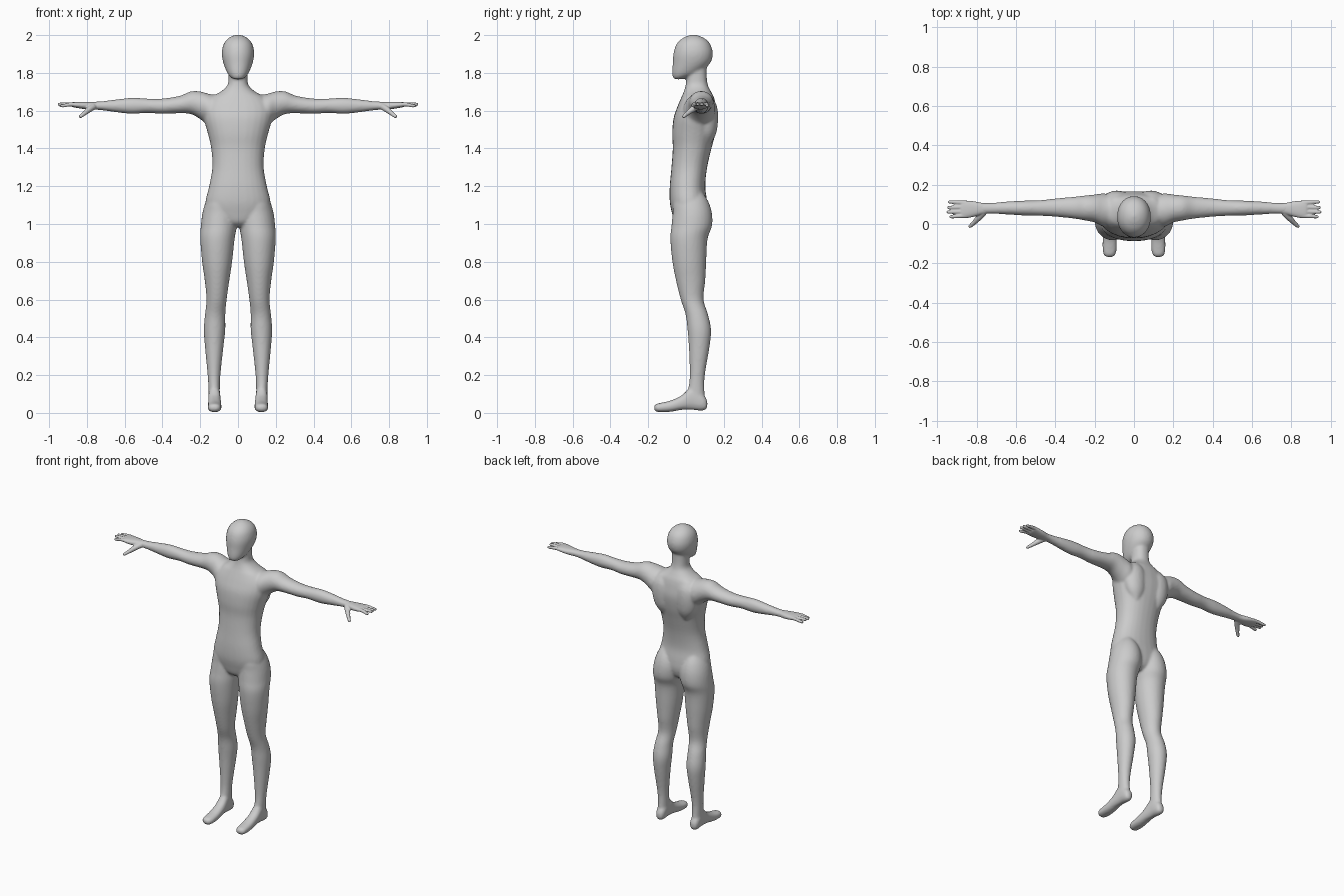
import bpy, bmesh, math
from mathutils import Vector


def spline(rows, steps=4):
    """Catmull-Rom interpolation of section rows."""
    out, n = [], len(rows)
    for i in range(n - 1):
        p = [rows[max(0, min(n - 1, i + k))] for k in (-1, 0, 1, 2)]
        for s in range(steps):
            t = s / steps
            out.append([0.5 * (2 * b + (c - a) * t + (2 * a - 5 * b + 4 * c - d) * t * t
                               + (3 * b - a - 3 * c + d) * t ** 3) for a, b, c, d in zip(*p)])
    return out + [list(rows[-1])]


def skin(bm, rings):
    loops = [[bm.verts.new(p) for p in ring] for ring in rings]
    n = len(loops[0])
    for a, b in zip(loops, loops[1:]):
        for i in range(n):
            j = (i + 1) % n
            bm.faces.new((a[i], a[j], b[j], b[i]))
    bm.faces.new(loops[0])
    bm.faces.new(loops[-1])


def loft(bm, axis, rows, side=1, power=2.0, n=28):
    """Rows are (position on axis, min and max of the other two axes in xyz order)."""
    rings = []
    for t, a0, a1, b0, b1 in spline(rows):
        ring = []
        for i in range(n):
            c, s = math.cos(2 * math.pi * i / n), math.sin(2 * math.pi * i / n)
            a = (a0 + a1) / 2 + (a1 - a0) / 2 * math.copysign(abs(c) ** (2 / power), c)
            b = (b0 + b1) / 2 + (b1 - b0) / 2 * math.copysign(abs(s) ** (2 / power), s)
            p = {"x": (t, a, b), "y": (a, t, b), "z": (a, b, t)}[axis]
            ring.append((p[0] * side, p[1], p[2]))
        rings.append(ring)
    skin(bm, rings)


def centred(rows):
    return [(z, -w, w, y0, y1) for z, w, y0, y1 in rows]


def digit(bm, points, side, n=12):
    """Tapered round-tipped tube through (x, y, z, radius) points."""
    rows = spline(points)
    d = (Vector(points[-1][:3]) - Vector(points[0][:3])).normalized()
    u = d.cross(Vector((0, 0, 1))).normalized()
    v = d.cross(u)
    rings = []
    for x, y, z, r in rows:
        ring = [Vector((x, y, z)) + r * (u * math.cos(2 * math.pi * i / n) + v * math.sin(2 * math.pi * i / n))
                for i in range(n)]
        rings.append([(p.x * side, p.y, p.z) for p in ring])
    skin(bm, rings)


def finish(bm, name, voxel, iterations):
    """Fuse overlapping parts into one smooth skin."""
    bmesh.ops.recalc_face_normals(bm, faces=bm.faces)
    me = bpy.data.meshes.new(name)
    bm.to_mesh(me)
    bm.free()
    ob = bpy.data.objects.new(name, me)
    bpy.context.collection.objects.link(ob)
    m = ob.modifiers.new("fuse", "REMESH")
    m.mode, m.voxel_size, m.use_smooth_shade = "VOXEL", voxel, True
    m = ob.modifiers.new("soften", "SMOOTH")
    m.factor, m.iterations = 0.5, iterations


body = bmesh.new()

# Torso and neck: z, half width, front y, back y
loft(body, "z", centred([
    (0.985, 0.05, -0.03, 0.07), (1.01, 0.11, -0.06, 0.10), (1.06, 0.165, -0.075, 0.115),
    (1.12, 0.172, -0.086, 0.112), (1.20, 0.153, -0.086, 0.102), (1.30, 0.136, -0.077, 0.112),
    (1.40, 0.142, -0.07, 0.135), (1.48, 0.160, -0.073, 0.156), (1.56, 0.182, -0.066, 0.167),
    (1.62, 0.182, -0.046, 0.160), (1.67, 0.145, -0.025, 0.148), (1.70, 0.092, -0.012, 0.133),
    (1.735, 0.056, -0.002, 0.116), (1.78, 0.05, 0.002, 0.11), (1.84, 0.05, 0.0, 0.11)]), power=2.25)

# Head
loft(body, "z", centred([
    (1.766, 0.014, -0.058, -0.025), (1.774, 0.035, -0.068, 0.005), (1.80, 0.057, -0.073, 0.07),
    (1.85, 0.077, -0.07, 0.127), (1.90, 0.086, -0.067, 0.142), (1.945, 0.079, -0.054, 0.132),
    (1.975, 0.061, -0.03, 0.110), (1.994, 0.034, 0.003, 0.076), (2.002, 0.008, 0.03, 0.05)]), power=2.1)

for side in (-1, 1):
    # Leg: z, inner x, outer x, front y, back y
    loft(body, "z", [
        (1.17, 0.06, 0.14, -0.03, 0.085), (1.12, 0.02, 0.170, -0.066, 0.118),
        (1.06, 0.004, 0.188, -0.07, 0.137), (0.99, 0.006, 0.197, -0.077, 0.138),
        (0.92, 0.018, 0.2, -0.083, 0.114), (0.80, 0.031, 0.19, -0.072, 0.107),
        (0.70, 0.046, 0.176, -0.053, 0.102), (0.60, 0.06, 0.167, -0.028, 0.093),
        (0.52, 0.067, 0.175, -0.002, 0.117), (0.44, 0.067, 0.181, 0.008, 0.133),
        (0.35, 0.077, 0.175, 0.015, 0.125), (0.20, 0.093, 0.161, 0.02, 0.1),
        (0.12, 0.096, 0.156, 0.012, 0.098), (0.05, 0.095, 0.155, 0.015, 0.10)], side)

    # Foot: y, inner x, outer x, bottom z, top z
    loft(body, "y", [
        (0.113, 0.115, 0.135, 0.035, 0.06), (0.105, 0.102, 0.149, 0.018, 0.08),
        (0.08, 0.095, 0.156, 0.012, 0.11), (0.03, 0.093, 0.157, 0.016, 0.14),
        (-0.02, 0.09, 0.158, 0.016, 0.095), (-0.08, 0.087, 0.160, 0.006, 0.066),
        (-0.13, 0.088, 0.160, 0.004, 0.054), (-0.157, 0.095, 0.154, 0.006, 0.048),
        (-0.168, 0.108, 0.140, 0.016, 0.038)], side, 2.3)

    # Arm and shoulder: x, front y, back y, bottom z, top z
    loft(body, "x", [
        (0.09, 0.0, 0.14, 1.53, 1.68), (0.15, -0.015, 0.155, 1.52, 1.688),
        (0.20, 0.008, 0.15, 1.555, 1.702), (0.25, 0.018, 0.145, 1.582, 1.702),
        (0.31, 0.028, 0.138, 1.586, 1.678), (0.40, 0.037, 0.13, 1.583, 1.664),
        (0.48, 0.042, 0.121, 1.588, 1.664), (0.56, 0.043, 0.119, 1.583, 1.668),
        (0.64, 0.048, 0.115, 1.591, 1.66), (0.72, 0.052, 0.108, 1.602, 1.65),
        (0.78, 0.05, 0.107, 1.606, 1.647)], side)

    # Hand: palm, four fingers and thumb
    hand = bmesh.new()
    loft(hand, "x", [
        (0.73, 0.056, 0.104, 1.606, 1.645), (0.77, 0.049, 0.107, 1.606, 1.646),
        (0.81, 0.038, 0.115, 1.608, 1.647), (0.85, 0.03, 0.119, 1.614, 1.647),
        (0.875, 0.031, 0.118, 1.619, 1.645), (0.885, 0.042, 0.108, 1.625, 1.64)], side, 2.4)
    for y0, y1, tip, z in ((0.042, 0.037, 0.94, 1.626), (0.063, 0.061, 0.954, 1.634),
                           (0.086, 0.084, 0.95, 1.634), (0.108, 0.112, 0.946, 1.628)):
        digit(hand, [(0.85, y0, 1.632, 0.011), (0.89, y0 * 0.6 + y1 * 0.4, 1.633, 0.0105),
                     (tip - 0.015, y1, z, 0.009), (tip - 0.003, y1, z, 0.007),
                     (tip, y1, z, 0.003)], side)
    digit(hand, [(0.765, 0.06, 1.622, 0.018), (0.79, 0.032, 1.605, 0.016),
                 (0.815, 0.005, 1.584, 0.0115), (0.834, -0.012, 1.569, 0.009),
                 (0.839, -0.017, 1.565, 0.004)], side)
    finish(hand, "hand_left" if side > 0 else "hand_right", 0.004, 3)

    # Shoulder blade and chest volume, fused into the torso
    loft(body, "z", [
        (1.42, 0.06, 0.10, 0.08, 0.13), (1.48, 0.02, 0.145, 0.06, 0.160),
        (1.56, 0.01, 0.165, 0.04, 0.170), (1.63, 0.015, 0.16, 0.04, 0.162),
        (1.68, 0.05, 0.12, 0.06, 0.13)], side)

finish(body, "body", 0.007, 9)
